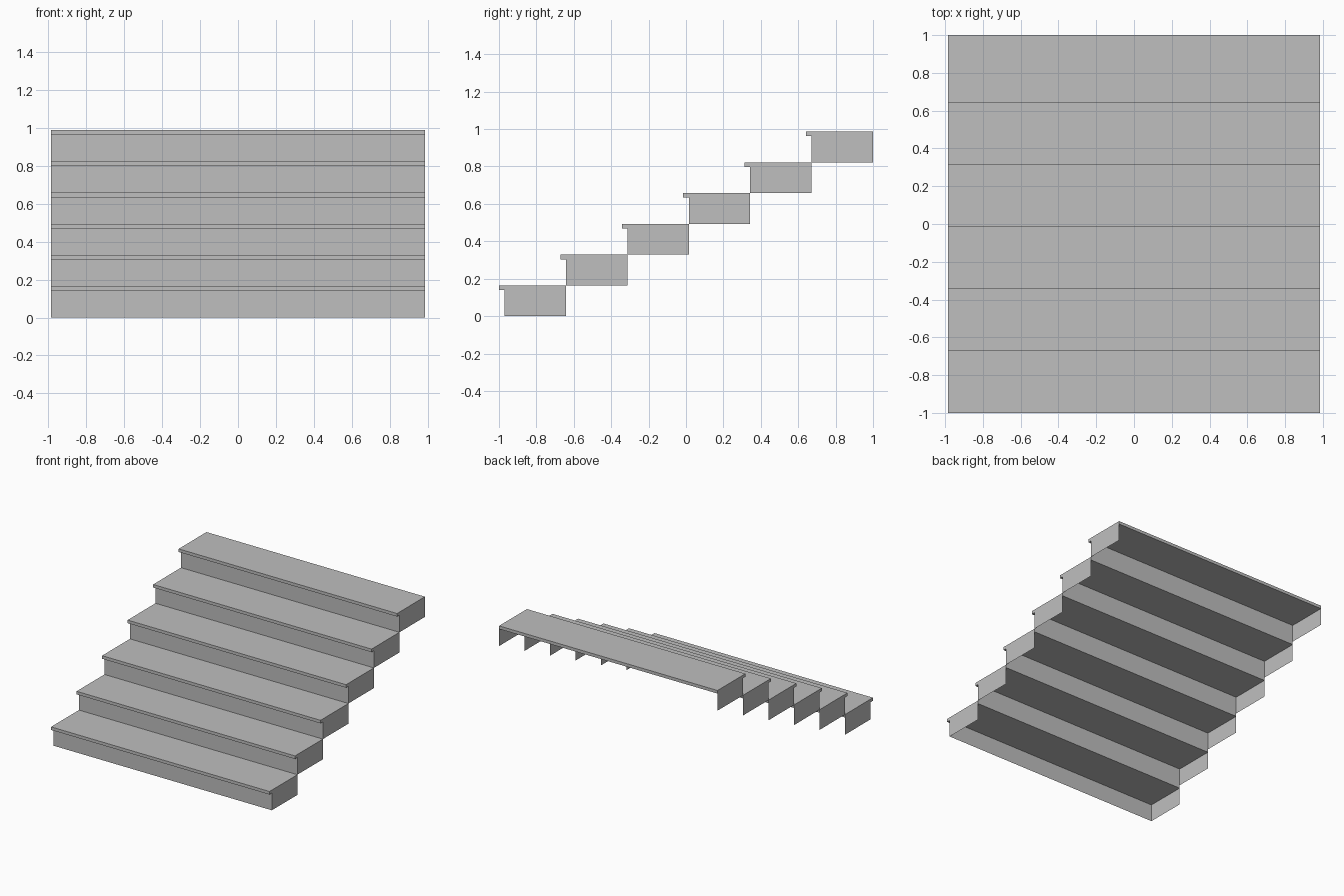
import bpy
import bmesh

# Remove the default cube
cube = bpy.data.objects.get("Cube")
if cube:
    bpy.data.objects.remove(cube, do_unlink=True)

STEPS = 6
HALF_WIDTH = 0.984
NOSING = 0.03
TREAD = 0.025
RISE = 0.987 / STEPS
RUN = (2 - NOSING) / STEPS

# One plain grey for the whole stair
grey = bpy.data.materials.new("plain grey")
grey.use_nodes = True
colour = (0.52, 0.52, 0.52, 1)
grey.diffuse_color = colour
grey.node_tree.nodes["Principled BSDF"].inputs["Base Color"].default_value = colour


def add_object(name, bm):
    mesh = bpy.data.meshes.new(name)
    bm.to_mesh(mesh)
    bm.free()
    mesh.materials.append(grey)
    bpy.context.collection.objects.link(bpy.data.objects.new(name, mesh))


def add_tread(name, front, back, bottom, top):
    """Solid slab across the full width."""
    bm = bmesh.new()
    bmesh.ops.create_cube(bm, size=1)
    bmesh.ops.scale(bm, verts=bm.verts, vec=(2 * HALF_WIDTH, back - front, top - bottom))
    bmesh.ops.translate(bm, verts=bm.verts, vec=(0, (front + back) / 2, (bottom + top) / 2))
    add_object(name, bm)


def add_panel(name, path, bottom, top):
    """Thin upright sheet raised from a line on the floor plan."""
    bm = bmesh.new()
    (x1, y1), (x2, y2) = path
    corners = ((x1, y1, bottom), (x2, y2, bottom), (x2, y2, top), (x1, y1, top))
    bm.faces.new([bm.verts.new(c) for c in corners])
    add_object(name, bm)


for i in range(STEPS):
    n = i + 1
    front = -1 + NOSING + i * RUN
    back = front + RUN
    bottom = i * RISE
    top = bottom + RISE
    under = top - TREAD

    # Tread with its overhanging nosing
    add_tread(f"tread_{n}", front - NOSING, back, under, top)

    # Riser and both side sheets, left open at the back and underneath
    add_panel(f"riser_{n}", ((-HALF_WIDTH, front), (HALF_WIDTH, front)), bottom, under)
    add_panel(f"left_side_{n}", ((HALF_WIDTH, front), (HALF_WIDTH, back)), bottom, under)
    add_panel(f"right_side_{n}", ((-HALF_WIDTH, back), (-HALF_WIDTH, front)), bottom, under)
